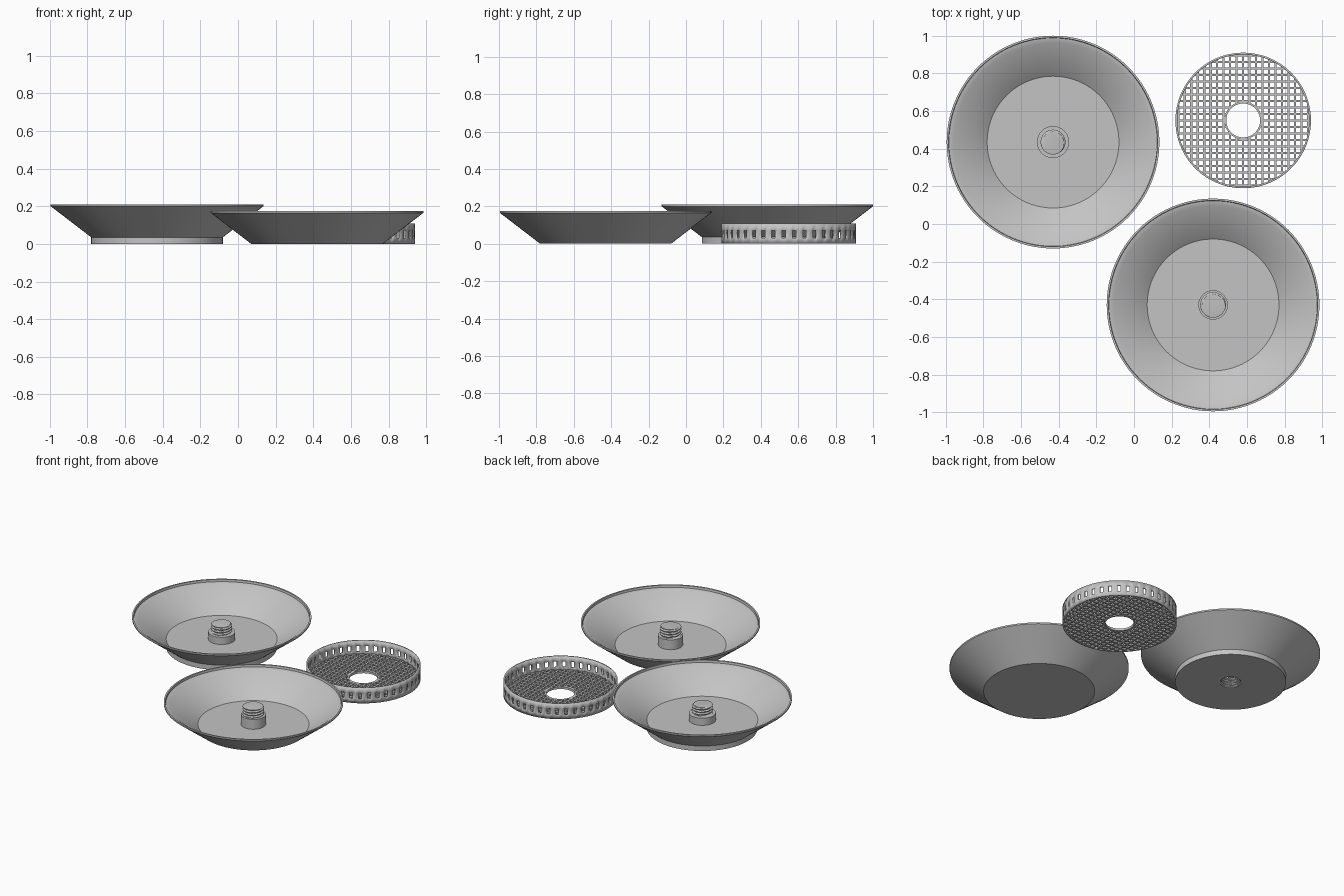
import bpy, bmesh, math

if "Cube" in bpy.data.objects:
    bpy.data.objects.remove(bpy.data.objects["Cube"])

SEG = 96
grey = bpy.data.materials.new("plain_grey")
grey.diffuse_color = (0.55, 0.55, 0.55, 1)
grey.use_nodes = True
grey.node_tree.nodes["Principled BSDF"].inputs["Base Color"].default_value = grey.diffuse_color


def make_object(name, bm, loc, angle=30):
    bmesh.ops.remove_doubles(bm, verts=bm.verts, dist=1e-6)
    mesh = bpy.data.meshes.new(name)
    bm.to_mesh(mesh)
    bm.free()
    obj = bpy.data.objects.new(name, mesh)
    bpy.context.collection.objects.link(obj)
    obj.location = loc
    mesh.materials.append(grey)
    bpy.ops.object.select_all(action='DESELECT')
    obj.select_set(True)
    bpy.context.view_layer.objects.active = obj
    bpy.ops.object.shade_smooth_by_angle(angle=math.radians(angle))
    return obj


def lathe(name, profile, loc, closed=False):
    """Revolve (radius, z) points around the z axis."""
    bm = bmesh.new()
    pts = profile + profile[:1] if closed else profile
    vs = [bm.verts.new((r, 0, z)) for r, z in pts]
    es = [bm.edges.new(p) for p in zip(vs, vs[1:])]
    bmesh.ops.spin(bm, geom=vs + es, cent=(0, 0, 0), axis=(0, 0, 1),
                   angle=2 * math.pi, steps=SEG)
    bmesh.ops.remove_doubles(bm, verts=bm.verts, dist=1e-5)
    bmesh.ops.recalc_face_normals(bm, faces=bm.faces)
    return make_object(name, bm, loc)


def thread(name, z0, z1, r_root, r_crest, pitch, loc, inside=False):
    """Helical thread surface with a cap at the top end."""
    n, rows = 48, round((z1 - z0) / pitch * 8)
    bm = bmesh.new()
    grid = []
    for j in range(rows + 1):
        z = z0 + (z1 - z0) * j / rows
        ring = []
        for i in range(n):
            a = 2 * math.pi * i / n
            phase = ((z - z0) / pitch - i / n) % 1
            ridge = min(1, max(0, 1.5 - 4 * abs(phase - 0.5)))
            r = r_root + (r_crest - r_root) * ridge
            if j in (0, rows):
                r = r_crest if inside and j == 0 else r_root
            ring.append(bm.verts.new((r * math.cos(a), r * math.sin(a), z)))
        grid.append(ring)
    for low, high in zip(grid, grid[1:]):
        for i in range(n):
            k = (i + 1) % n
            bm.faces.new((low[i], low[k], high[k], high[i]))
    bm.faces.new(grid[-1])
    if inside:
        bmesh.ops.reverse_faces(bm, faces=bm.faces)
    return make_object(name, bm, loc)


def dish_wall(base):
    """Outer cone, stepped lip, inner cone and floor edge, from outside in."""
    return [(0.35, base), (0.565, base + 0.165), (0.565, base + 0.175),
            (0.555, base + 0.175), (0.553, base + 0.16), (0.527, base + 0.156),
            (0.35, base + 0.02)]


# Plain dish with flat bottom and threaded post
low = (0.42, -0.43, 0)
lathe("plain_dish", [(0, 0)] + dish_wall(0)
      + [(0.078, 0.02), (0.078, 0.088), (0.06, 0.088), (0, 0.088)], low)
thread("plain_dish_thread", 0.088, 0.15, 0.058, 0.068, 0.018, low)

# Footed dish with threaded socket underneath and threaded post on top
foot = (-0.43, 0.435, 0)
lathe("footed_dish", [(0.07, 0), (0.35, 0)] + dish_wall(0.035)
      + [(0.085, 0.055), (0.085, 0.105), (0.056, 0.105), (0, 0.105)], foot)
thread("footed_dish_thread", 0.105, 0.165, 0.056, 0.066, 0.018, foot)
thread("footed_dish_socket", 0, 0.075, 0.06, 0.07, 0.018, foot, inside=True)

# Basket wall with a row of upright slots
basket = (0.58, 0.55, 0)
R, SLOTS = 0.36, 40
bm = bmesh.new()
step = 2 * math.pi / SLOTS
half = 0.010 / R
angles = []
for s in range(SLOTS):
    c = (s + 0.5) * step
    angles += [c - half, c + half, c + step / 2]
levels = (0, 0.03, 0.07, 0.107)
cols = [[bm.verts.new((R * math.cos(a), R * math.sin(a), z)) for z in levels]
        for a in angles]
for i, col in enumerate(cols):
    nxt = cols[(i + 1) % len(cols)]
    for j in range(3):
        if not (i % 3 == 0 and j == 1):
            bm.faces.new((col[j], nxt[j], nxt[j + 1], col[j + 1]))
wall = make_object("basket_wall", bm, basket)
solid = wall.modifiers.new("thickness", 'SOLIDIFY')
solid.thickness = 0.01
solid.offset = -1

# Ring around the centre hole of the basket
lathe("basket_hub", [(0.09, 0), (0.1, 0), (0.1, 0.015), (0.09, 0.015)],
      basket, closed=True)

# Basket floor: crossed bars trimmed to the wall and the hub
bm = bmesh.new()
PITCH, BAR, THICK = 0.0345, 0.011, 0.015


def bar(a, b, offset, along_x):
    box = bmesh.ops.create_cube(bm, size=1)["verts"]
    for v in box:
        u = (a + b) / 2 + v.co.x * (b - a)
        w = offset + v.co.y * BAR
        z = (v.co.z + 0.5) * THICK
        v.co = (u, w, z) if along_x else (-w, u, z)


for k in range(-10, 11):
    d = (k + 0.0) * PITCH
    reach = math.sqrt(max(0, 0.354 ** 2 - d * d))
    if abs(d) < 0.095:
        gap = math.sqrt(0.095 ** 2 - d * d)
        spans = [(-reach, -gap), (gap, reach)]
    else:
        spans = [(-reach, reach)]
    for a, b in spans:
        for along_x in (True, False):
            bar(a, b, d, along_x)
make_object("basket_grid", bm, basket)
